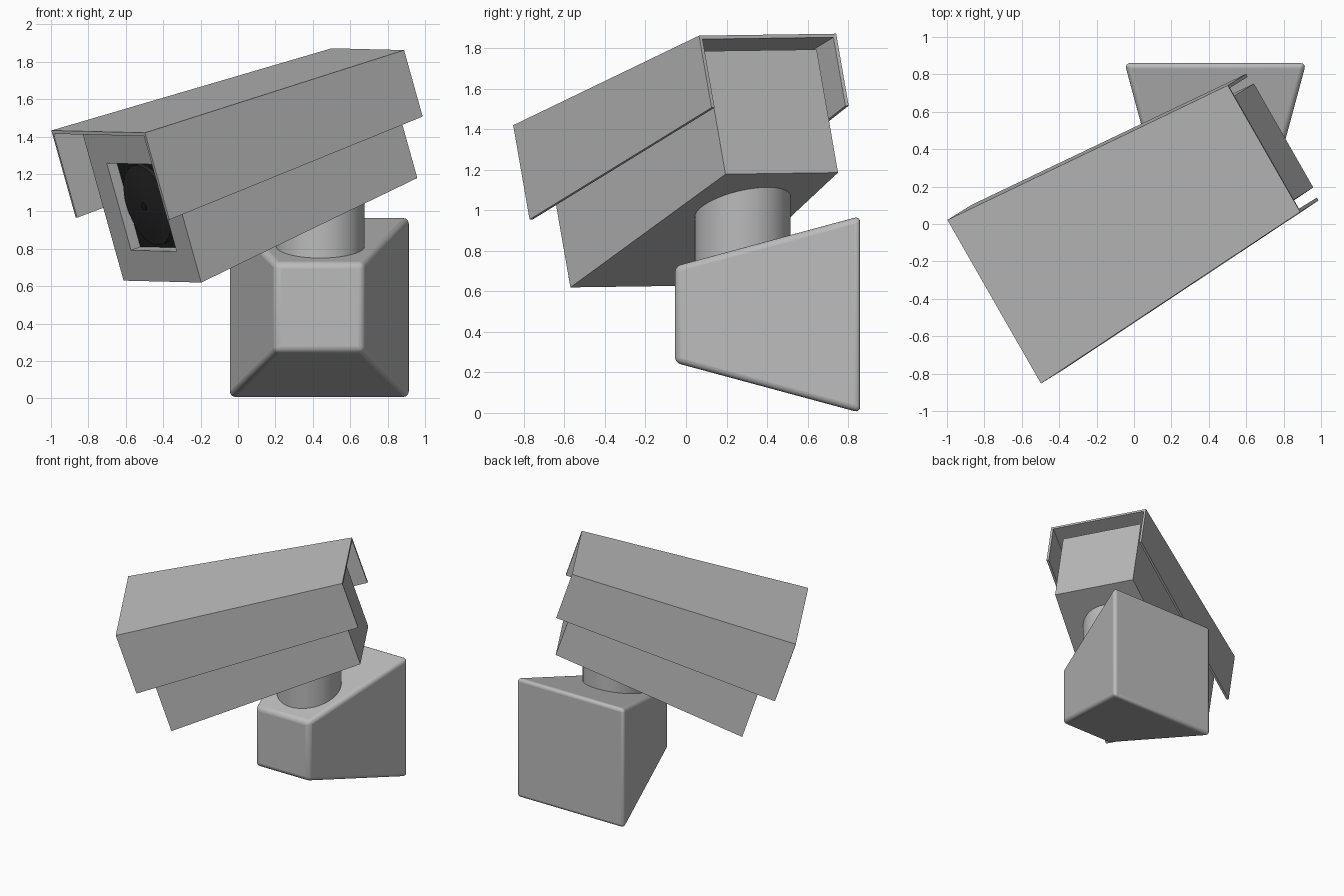
import bpy, bmesh, math
from mathutils import Matrix, Vector

if "Cube" in bpy.data.objects:
    bpy.data.objects.remove(bpy.data.objects["Cube"])


def material(name, v):
    m = bpy.data.materials.new(name)
    m.diffuse_color = (v, v, v, 1)
    m.use_nodes = True
    m.node_tree.nodes["Principled BSDF"].inputs["Base Color"].default_value = m.diffuse_color
    return m


grey = material("housing grey", 0.50)
black = material("sensor black", 0.012)
glass = material("lens black", 0.02)

# Camera frame: x = backwards along the tilted axis, y = left, z = up
axis = Vector((0.826, 0.468, 0.312)).normalized()
left = Vector((-0.497, 0.868, 0.012))
left = (left - axis * left.dot(axis)).normalized()
up = axis.cross(left)
CAM = Matrix((axis, left, up)).transposed().to_4x4()
CAM.translation = (0.10, 0.0715, 1.254)


def add(name, bm, mats, frame=Matrix()):
    bmesh.ops.recalc_face_normals(bm, faces=bm.faces)
    me = bpy.data.meshes.new(name)
    bm.to_mesh(me)
    bm.free()
    for m in mats:
        me.materials.append(m)
    ob = bpy.data.objects.new(name, me)
    bpy.context.collection.objects.link(ob)
    ob.matrix_world = frame
    return ob


def smooth(ob, angle=35):
    bpy.ops.object.select_all(action='DESELECT')
    ob.select_set(True)
    bpy.context.view_layer.objects.active = ob
    bpy.ops.object.shade_smooth_by_angle(angle=math.radians(angle))


def frustum(p0, h0, p1, h1):
    """Square frustum along x from p0 (half size h0) to p1 (half size h1)."""
    bm = bmesh.new()
    bmesh.ops.create_cube(bm, size=2)
    for v in bm.verts:
        p, h = (p0, h0) if v.co.x < 0 else (p1, h1)
        v.co = (p, v.co.y * h, v.co.z * h)
    return bm


def lathe(name, profile, mat, frame, n=48):
    """Spin (distance, radius) points around the local x axis."""
    bm = bmesh.new()
    vs = [bm.verts.new((x, r, 0)) for x, r in profile]
    es = [bm.edges.new(e) for e in zip(vs, vs[1:])]
    bmesh.ops.spin(bm, geom=vs + es, axis=(1, 0, 0), cent=(0, 0, 0),
                   angle=2 * math.pi, steps=n)
    bmesh.ops.remove_doubles(bm, verts=bm.verts, dist=1e-4)
    ob = add(name, bm, [mat], frame)
    smooth(ob)
    return ob


# Camera body with a square recess in its front face
F, DEPTH = -0.744, 0.06
bm = frustum(F, 0.418, 0.744, 0.32)
bm.normal_update()
front = min(bm.faces, key=lambda f: f.calc_center_median().x)
bmesh.ops.inset_region(bm, faces=[front], thickness=0.173, use_even_offset=True)
front = bmesh.ops.extrude_discrete_faces(bm, faces=[front])['faces'][0]
for v in front.verts:
    v.co.x += DEPTH
front.material_index = 1
add("camera_body", bm, [grey, black], CAM)

# Lens disc with a shallow dome and a small pupil in the middle
lathe("lens", [(F + 0.06, 0.225), (F + 0.035, 0.225), (F + 0.033, 0.205),
               (F + 0.024, 0.14), (F + 0.017, 0.07), (F + 0.015, 0)], glass, CAM)
lathe("lens_pupil", [(F + 0.02, 0.022), (F + 0.010, 0.022), (F + 0.009, 0)],
      black, CAM, 24)

# Sun hood: tapered folded sheet over the body
bm = bmesh.new()
rows = []
for x, w, top, low in ((-0.875, 0.504, 0.469, -0.021), (0.838, 0.39, 0.37, -0.004)):
    rows.append([bm.verts.new((x, y, z)) for y, z in
                 ((-w, low), (-w, top), (w, top), (w, low))])
for i in range(3):
    bm.faces.new((rows[0][i], rows[0][i + 1], rows[1][i + 1], rows[1][i]))
hood = add("sun_hood", bm, [grey], CAM)
top_face = max(hood.data.polygons, key=lambda p: p.center.z)
sol = hood.modifiers.new("thickness", 'SOLIDIFY')
sol.thickness = 0.018
sol.offset = -1 if top_face.normal.z > 0 else 1
sol.use_even_offset = True

# Wall mount: softened pyramid stump widening towards the wall
bm = frustum(-0.055, 0.238, 0.86, 0.485)
mount = add("wall_mount", bm, [grey],
            Matrix.Translation((0.435, 0, 0.486)) @ Matrix.Rotation(math.pi / 2, 4, 'Z'))
bev = mount.modifiers.new("soft_edges", 'BEVEL')
bev.width = 0.03
bev.segments = 4
smooth(mount, 30)

# Swivel post between mount and body
lathe("swivel_post", [(0, 0), (0, 0.237), (0.55, 0.237), (0.55, 0)], grey,
      Matrix.Translation((0.44, 0.28, 0.65)) @ Matrix.Rotation(-math.pi / 2, 4, 'Y'))
